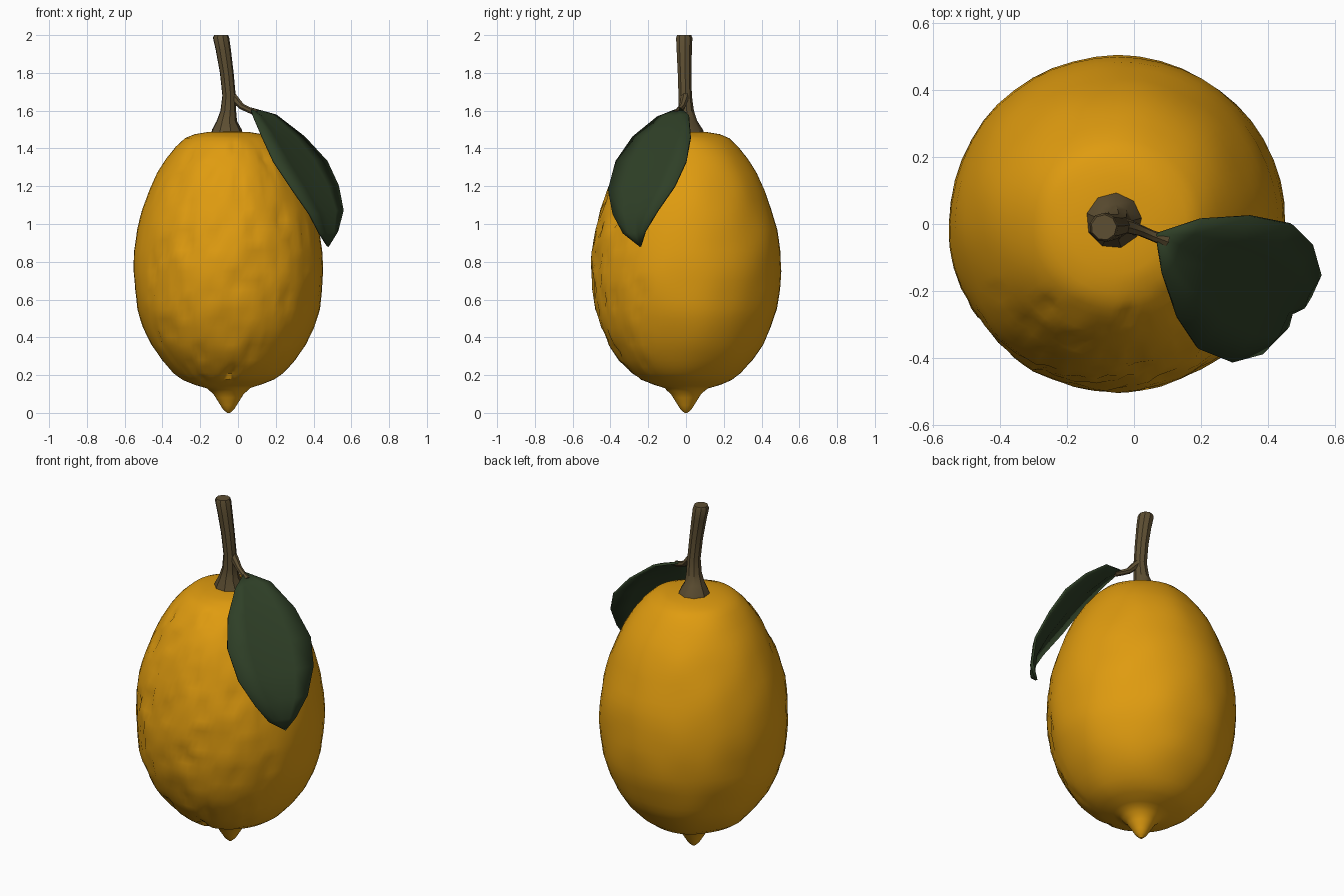
import bpy, bmesh, math
from mathutils import Vector, noise

cube = bpy.data.objects.get("Cube")
if cube:
    bpy.data.objects.remove(cube, do_unlink=True)


def material(name, rgb, rough):
    m = bpy.data.materials.new(name)
    m.use_nodes = True
    m.diffuse_color = (*rgb, 1)
    m.roughness = rough
    bsdf = m.node_tree.nodes["Principled BSDF"]
    bsdf.inputs["Base Color"].default_value = (*rgb, 1)
    bsdf.inputs["Roughness"].default_value = rough
    return m


yellow = material("lemon yellow", (0.74, 0.33, 0.005), 0.6)
brown = material("bark brown", (0.11, 0.077, 0.032), 0.8)
green = material("leaf green", (0.028, 0.05, 0.02), 0.7)


def finish(bm, name, mat, angle):
    bmesh.ops.recalc_face_normals(bm, faces=bm.faces)
    me = bpy.data.meshes.new(name)
    bm.to_mesh(me)
    bm.free()
    me.materials.append(mat)
    ob = bpy.data.objects.new(name, me)
    bpy.context.collection.objects.link(ob)
    bpy.ops.object.select_all(action="DESELECT")
    ob.select_set(True)
    bpy.context.view_layer.objects.active = ob
    bpy.ops.object.shade_smooth_by_angle(angle=math.radians(angle))
    return ob


def loft(rings, sides, axis=Vector((0, 0, 1))):
    """Closed tube through (centre, radius) rings lying square to axis."""
    bm = bmesh.new()
    u = axis.orthogonal().normalized()
    v = axis.normalized().cross(u)
    loops = []
    for c, r in rings:
        angles = [2 * math.pi * i / sides for i in range(sides)]
        loops.append([bm.verts.new(Vector(c) + r * (u * math.cos(a) + v * math.sin(a)))
                      for a in angles])
    for a, b in zip(loops, loops[1:]):
        for i in range(sides):
            j = (i + 1) % sides
            bm.faces.new((a[i], a[j], b[j], b[i]))
    bm.faces.new(loops[0])
    bm.faces.new(loops[-1])
    return bm


# Fruit: turned profile (height, radius) with a pointed tip underneath
profile = [(0.0, 0.008), (0.02, 0.03), (0.06, 0.055), (0.1, 0.08), (0.13, 0.115),
           (0.15, 0.18), (0.175, 0.24), (0.21, 0.29), (0.28, 0.355), (0.36, 0.41),
           (0.45, 0.45), (0.55, 0.482), (0.65, 0.497), (0.75, 0.503), (0.86, 0.498),
           (0.97, 0.482), (1.08, 0.453), (1.18, 0.418), (1.27, 0.376), (1.35, 0.327),
           (1.41, 0.28), (1.455, 0.23), (1.475, 0.18), (1.487, 0.11), (1.49, 0.03)]
bm = loft([((-0.05, 0, z), r) for z, r in profile], 48)
bmesh.ops.subdivide_edges(bm, edges=bm.edges[:], cuts=1, use_grid_fill=True)
bm.normal_update()

# Gentle unevenness everywhere, pitted peel on the front
for v in bm.verts:
    if v.co.z < 0.12 or v.co.z > 1.47:
        continue
    shift = 0.007 * noise.noise(v.co * 5)
    front = min(1, max(0, (-v.co.y - 0.15) * 6))
    pit = max(0, noise.noise(v.co * 17) - 0.22)
    shift += front * (0.005 * noise.noise(v.co * 11) - 0.05 * pit)
    v.co += v.normal * shift
finish(bm, "fruit", yellow, 32)

# Stalk with flared foot
stalk = [((-0.06, 0.01, 1.47), 0.088), ((-0.06, 0.01, 1.5), 0.08),
         ((-0.06, 0.005, 1.545), 0.055), ((-0.052, 0, 1.6), 0.042),
         ((-0.048, -0.005, 1.68), 0.036), ((-0.06, -0.008, 1.8), 0.037),
         ((-0.078, -0.01, 1.92), 0.041), ((-0.09, -0.01, 1.985), 0.044),
         ((-0.09, -0.01, 2.0), 0.038)]
finish(loft(stalk, 9), "stalk", brown, 35)

# Twig joining stalk and leaf
twig = [((-0.05, 0, 1.7), 0.024), ((-0.015, -0.008, 1.66), 0.022),
        ((0.02, -0.02, 1.622), 0.017), ((0.055, -0.035, 1.605), 0.016),
        ((0.095, -0.05, 1.59), 0.018)]
finish(loft(twig, 7, Vector((1, -0.35, -0.7))), "twig", brown, 40)

# Leaf: two opposite margins, with a shallow fold along the midrib
base, tip = Vector((0.065, -0.03, 1.612)), Vector((0.475, -0.24, 0.88))
front_edge = [(0.085, -0.15, 1.565), (0.13, -0.28, 1.46), (0.19, -0.37, 1.33),
              (0.29, -0.41, 1.18), (0.38, -0.385, 1.05), (0.43, -0.33, 0.95)]
back_edge = [(0.2, 0.015, 1.575), (0.35, 0.024, 1.46), (0.47, 0.0, 1.33),
             (0.53, -0.06, 1.2), (0.555, -0.15, 1.07), (0.525, -0.215, 0.96)]
inward = Vector((-0.75, 0.55, -0.35)).normalized()
folds = (0, -0.006, 0.012, -0.006, 0)
bm = bmesh.new()
root, end = bm.verts.new(base), bm.verts.new(tip)
rows = []
for a, b in zip(front_edge, back_edge):
    a, b = Vector(a), Vector(b)
    rows.append([bm.verts.new(a.lerp(b, i / 4) + inward * f) for i, f in enumerate(folds)])
for i in range(4):
    bm.faces.new((root, rows[0][i], rows[0][i + 1]))
    bm.faces.new((end, rows[-1][i + 1], rows[-1][i]))
    for p, q in zip(rows, rows[1:]):
        bm.faces.new((p[i], q[i], q[i + 1], p[i + 1]))
leaf = finish(bm, "leaf", green, 50)
solid = leaf.modifiers.new("thickness", "SOLIDIFY")
solid.thickness = 0.012
solid.offset = 0
